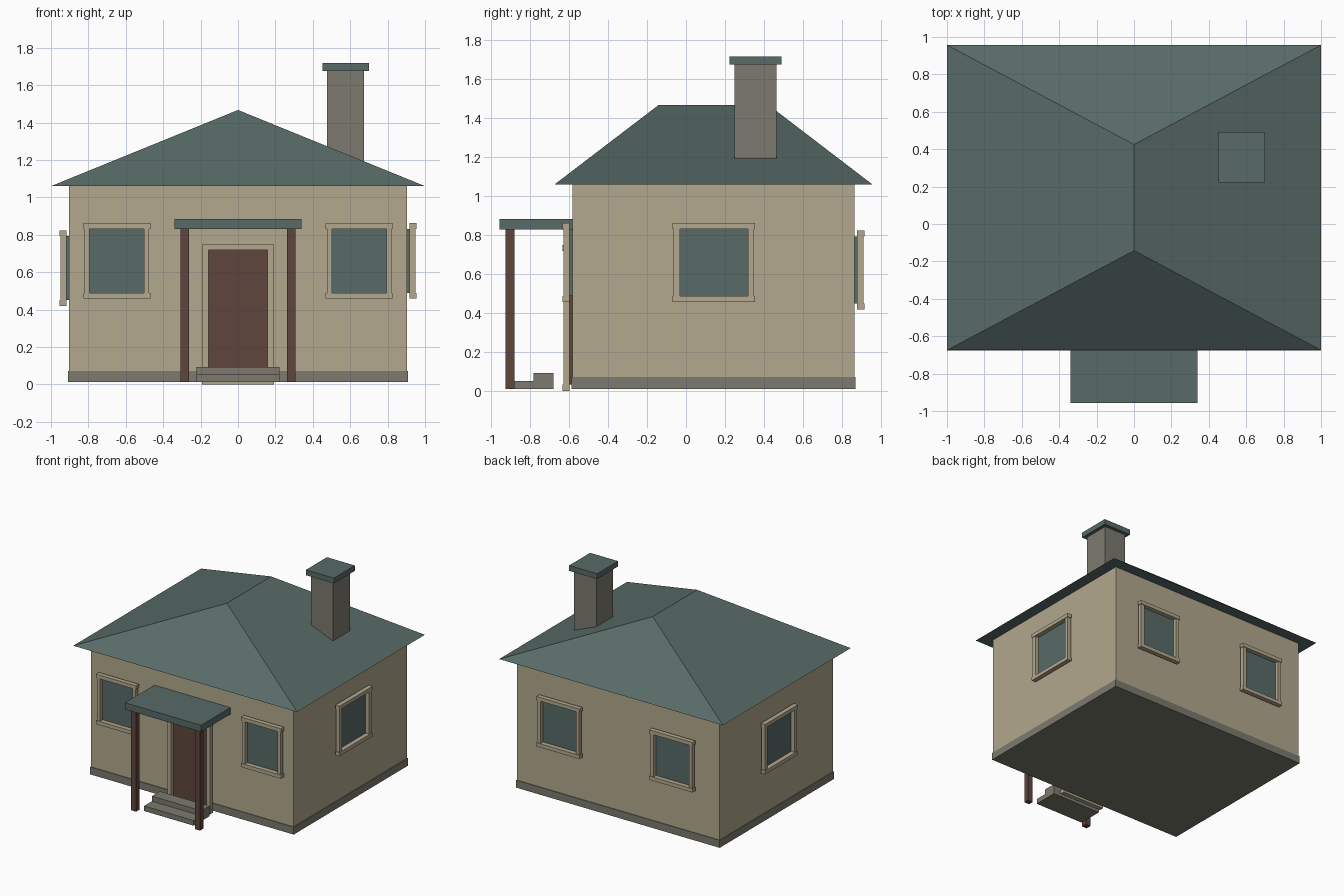
import bpy
import math
from mathutils import Matrix, Vector

if "Cube" in bpy.data.objects:
    bpy.data.objects.remove(bpy.data.objects["Cube"])


def material(name, rgb):
    lin = [((c / 255 + 0.055) / 1.055) ** 2.4 for c in rgb]
    m = bpy.data.materials.new(name)
    m.diffuse_color = (*lin, 1)
    m.use_nodes = True
    m.node_tree.nodes["Principled BSDF"].inputs["Base Color"].default_value = m.diffuse_color
    return m


PLASTER = material("plaster", (178, 168, 142))
TEAL = material("teal", (88, 107, 103))
STONE = material("stone", (124, 122, 110))
WOOD = material("dark wood", (94, 70, 60))

BOX_FACES = [(0, 2, 3, 1), (4, 5, 7, 6), (0, 1, 5, 4),
             (2, 6, 7, 3), (0, 4, 6, 2), (1, 3, 7, 5)]


def mesh_object(name, verts, faces, mat):
    me = bpy.data.meshes.new(name)
    me.from_pydata(verts, [], faces)
    me.materials.append(mat)
    ob = bpy.data.objects.new(name, me)
    bpy.context.collection.objects.link(ob)
    return ob


def boxes(name, mat, *extents, matrix=None):
    """One object made of boxes given as (x0, x1, y0, y1, z0, z1)."""
    verts, faces = [], []
    for x0, x1, y0, y1, z0, z1 in extents:
        n = len(verts)
        verts += [(x, y, z) for z in (z0, z1) for y in (y0, y1) for x in (x0, x1)]
        faces += [tuple(i + n for i in f) for f in BOX_FACES]
    ob = mesh_object(name, verts, faces, mat)
    if matrix:
        ob.data.transform(matrix)
    return ob


def opening(name, mat, hw, z0, z1, rim, matrix, lip, foot):
    """Panel and surrounding frame, modelled facing -y with the wall at y = 0."""
    boxes(name + "_panel", mat, (-hw, hw, -0.014, 0.002, z0, z1), matrix=matrix)
    out = hw + rim
    boxes(name + "_frame", PLASTER,
          (-out + lip, -hw, -0.046, -0.014, z0, z1),
          (hw, out - lip, -0.046, -0.014, z0, z1),
          (-out, out, -0.051, -0.014, z1, z1 + 0.03),
          (-out, out, -0.051, -0.014, z0 - foot, z0), matrix=matrix)


def place(x, y, angle):
    return Matrix.Translation(Vector((x, y, 0))) @ Matrix.Rotation(math.radians(angle), 4, 'Z')


# Walls and plinth
boxes("walls", PLASTER, (-0.904, 0.904, -0.583, 0.864, 0.05, 1.06))
boxes("plinth", STONE, (-0.91, 0.91, -0.588, 0.869, 0.012, 0.072))

# Hipped roof
mesh_object("roof",
            [(-1, -0.675, 1.06), (1, -0.675, 1.06), (1, 0.957, 1.06), (-1, 0.957, 1.06),
             (0, -0.142, 1.467), (0, 0.425, 1.467)],
            [(3, 2, 1, 0), (0, 1, 4), (1, 2, 5, 4), (2, 3, 5), (3, 0, 4, 5)], TEAL)

# Chimney
boxes("chimney", STONE, (0.476, 0.674, 0.249, 0.464, 1.1, 1.675))
boxes("chimney_cap", TEAL, (0.451, 0.701, 0.223, 0.491, 1.675, 1.718))

# Windows: front and right sit a little higher than back and left
for side, s in (("left", -1), ("right", 1)):
    opening("front_window_" + side, TEAL, 0.145, 0.488, 0.832, 0.034,
            place(s * 0.648, -0.583, 0), 0.006, 0.03)
    opening("back_window_" + side, TEAL, 0.157, 0.45, 0.794, 0.036,
            place(s * 0.505, 0.864, 180), 0.006, 0.03)
opening("right_window", TEAL, 0.174, 0.488, 0.832, 0.038, place(0.904, 0.143, 90), 0.006, 0.03)
opening("left_window", TEAL, 0.174, 0.45, 0.794, 0.038, place(-0.904, 0.143, -90), 0.006, 0.03)

# Door with frame
opening("door", WOOD, 0.158, 0.033, 0.719, 0.035, place(0, -0.583, 0), 0.004, 0.033)

# Porch: steps, posts, flat canopy
boxes("lower_step", STONE, (-0.222, 0.222, -0.882, -0.782, 0.012, 0.053))
boxes("upper_step", STONE, (-0.222, 0.222, -0.782, -0.68, 0.012, 0.094))
for side, s in (("left", -1), ("right", 1)):
    boxes("porch_post_" + side, WOOD,
          (s * 0.285 - 0.0225, s * 0.285 + 0.0225, -0.925, -0.881, 0.012, 0.831))
boxes("porch_canopy", TEAL, (-0.34, 0.34, -0.957, -0.58, 0.83, 0.884))
